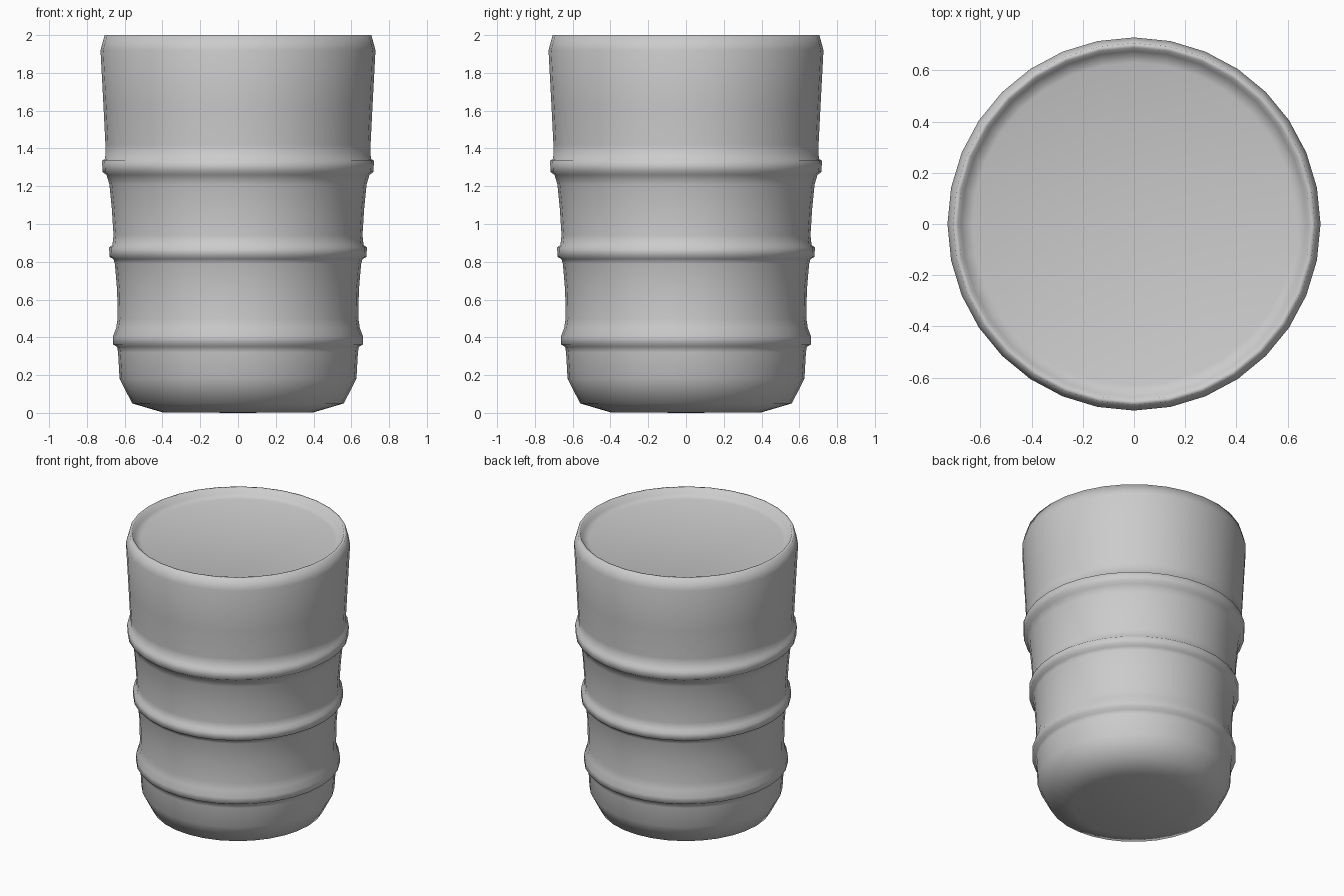
import bpy, bmesh, math

if "Cube" in bpy.data.objects:
    bpy.data.objects.remove(bpy.data.objects["Cube"])

SIDES = 32

def lathe(name, profile):
    """Revolve an (r, z) profile around z; r = 0 ends become poles."""
    bm = bmesh.new()
    rings = []
    for r, z in profile:
        if r == 0:
            rings.append([bm.verts.new((0, 0, z))] * SIDES)
        else:
            rings.append([bm.verts.new((r * math.cos(2 * math.pi * i / SIDES),
                                        r * math.sin(2 * math.pi * i / SIDES), z))
                          for i in range(SIDES)])
    for a, b in zip(rings, rings[1:]):
        for i in range(SIDES):
            j = (i + 1) % SIDES
            corners = list(dict.fromkeys((a[i], a[j], b[j], b[i])))
            bm.faces.new(corners)
    bmesh.ops.recalc_face_normals(bm, faces=bm.faces)
    for f in bm.faces:
        f.smooth = True
    mesh = bpy.data.meshes.new(name)
    bm.to_mesh(mesh)
    bm.free()
    ob = bpy.data.objects.new(name, mesh)
    bpy.context.collection.objects.link(ob)
    return ob

# Rounded base
base = [(0, 0), (0.40, 0.003), (0.56, 0.05), (0.627, 0.18), (0.635, 0.32)]

# Three raised bands with slightly hollow walls between them
bands = [(0.64, 0.35), (0.662, 0.362), (0.662, 0.405), (0.645, 0.45), (0.637, 0.50),
         (0.64, 0.65), (0.652, 0.79), (0.66, 0.815), (0.681, 0.825), (0.682, 0.875),
         (0.665, 0.89), (0.659, 0.94), (0.668, 1.08), (0.681, 1.21), (0.696, 1.26),
         (0.717, 1.275), (0.72, 1.335), (0.703, 1.345)]

# Flared upper wall, rim and shallow recessed top
top = [(0.702, 1.42), (0.712, 1.62), (0.728, 1.92), (0.706, 2.0), (0.688, 2.0),
       (0.675, 1.96), (0.63, 1.945), (0, 1.945)]

lathe("cup_body", base + bands + top)
